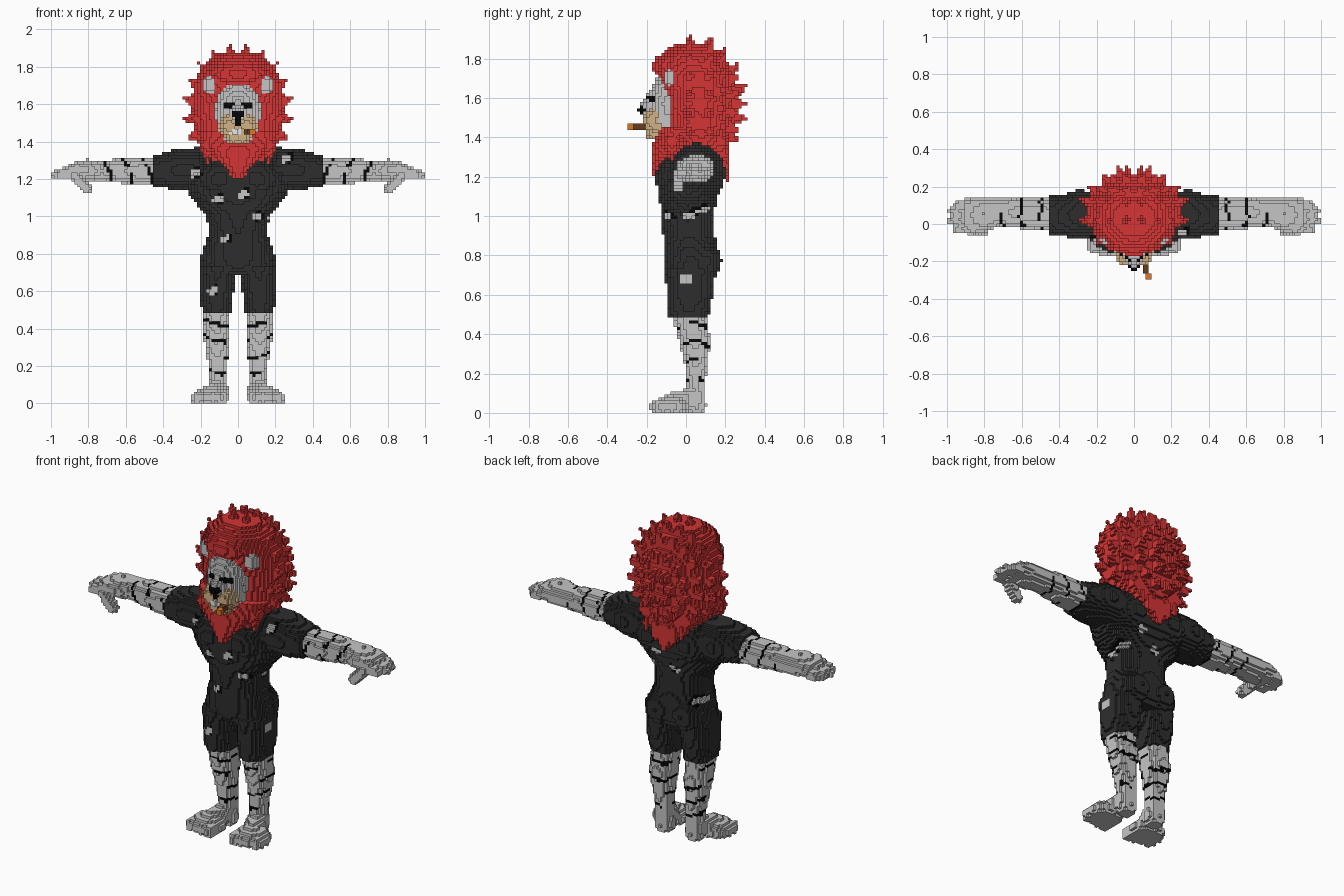
import bpy, math
from mathutils import Vector

if "Cube" in bpy.data.objects:
    bpy.data.objects.remove(bpy.data.objects["Cube"])

SIZE = 1 / 64  # edge of one block
COLOURS = {
    "fur grey": (.56, .56, .56), "suit charcoal": (.027, .027, .027),
    "mane red": (.66, .035, .035), "muzzle tan": (.64, .45, .24),
    "stripe black": (.002, .002, .002), "teeth white": (.85, .85, .85),
    "cigar brown": (.13, .045, .015), "ember orange": (.7, .18, .02),
}
GREY, SUIT, RED, TAN, BLACK, WHITE, BROWN, ORANGE = range(len(COLOURS))
materials = []
for name, rgb in COLOURS.items():
    mat = bpy.data.materials.new(name)
    mat.use_nodes = True
    mat.diffuse_color = (*rgb, 1)
    shader = mat.node_tree.nodes["Principled BSDF"]
    shader.inputs["Base Color"].default_value = (*rgb, 1)
    shader.inputs["Roughness"].default_value = .9
    materials.append(mat)

cells = {}  # block index -> [part name, colour]


def centre(cell):
    return Vector([(n + .5) * SIZE for n in cell])


def carve(part, colour, low, high, inside, pair=False):
    """Fill every block whose centre lies inside; a pair is mirrored in x."""
    spans = [range(math.floor(a / SIZE), math.ceil(b / SIZE) + 1) for a, b in zip(low, high)]
    for i in spans[0]:
        for j in spans[1]:
            for k in spans[2]:
                if k >= 0 and inside(centre((i, j, k))):
                    if pair:
                        cells[i, j, k] = ["left_" + part, colour]
                        cells[-1 - i, j, k] = ["right_" + part, colour]
                    else:
                        cells[i, j, k] = [part, colour]


def blob(part, colour, mid, radii, pair=False):
    mid, radii = Vector(mid), Vector(radii)
    carve(part, colour, mid - radii, mid + radii,
          lambda p: sum(((p[n] - mid[n]) / radii[n]) ** 2 for n in range(3)) <= 1, pair)


def limb(part, colour, start, end, r_start, r_end, pair=False):
    """Round tapered bar."""
    start, end = Vector(start), Vector(end)
    line, r = end - start, max(r_start, r_end)

    def inside(p):
        t = min(1, max(0, (p - start).dot(line) / line.length_squared))
        return (p - start - line * t).length <= r_start + (r_end - r_start) * t
    carve(part, colour, [min(a, b) - r for a, b in zip(start, end)],
          [max(a, b) + r for a, b in zip(start, end)], inside, pair)


def loft(part, colour, axis, rows, pair=False, power=2.2):
    """Rows hold position on the axis, section centre (two) and radii (two)."""
    u, v = [n for n in range(3) if n != axis]

    def inside(p):
        for a, b in zip(rows, rows[1:]):
            if a[0] <= p[axis] <= b[0]:
                f = (p[axis] - a[0]) / (b[0] - a[0])
                cu, cv, ru, rv = [m + (n - m) * f for m, n in zip(a[1:], b[1:])]
                return abs((p[u] - cu) / ru) ** power + abs((p[v] - cv) / rv) ** power <= 1
        return False
    low, high = [0] * 3, [0] * 3
    low[axis], high[axis] = rows[0][0], rows[-1][0]
    for n, c, r in ((u, 1, 3), (v, 2, 4)):
        low[n] = min(row[c] - row[r] for row in rows)
        high[n] = max(row[c] + row[r] for row in rows)
    carve(part, colour, low, high, inside, pair)


def paint(key, colour, rule):
    for cell, info in cells.items():
        if key in info[0] and rule(centre(cell)):
            info[1] = colour


# Lower legs and feet
loft("leg", GREY, 2, [(.08, .1, .05, .046, .05), (.18, .105, .05, .048, .05),
     (.28, .112, .05, .06, .062), (.36, .115, .045, .07, .08), (.5, .117, .015, .07, .085)], True)
limb("foot", GREY, (.1, .05, .04), (.105, .05, .09), .052, .05, True)
limb("foot", GREY, (.105, .03, .08), (.145, -.08, .04), .05, .058, True)
blob("foot", GREY, (.15, -.075, .03), (.1, .09, .06), True)
for n in range(4):
    blob("foot", GREY, (.085 + .045 * n, -.14 + .008 * n, .03), (.028, .045, .04), True)
for height in (.435, .34, .25, .16):
    paint("leg", BLACK, lambda p: abs(p.z - height - .25 * (abs(p.x) - .11)
          - .01 * math.sin(40 * p.y)) < .009 and math.sin(30 * p.y + 50 * height + 12 * p.x) > -.75)

# Suit: legs, seat, trunk, chest and sleeves
loft("short", SUIT, 2, [(.48, .113, .012, .078, .1), (.58, .115, .018, .09, .115),
     (.74, .107, .022, .1, .128)], True)
loft("suit", SUIT, 2, [(.68, 0, .03, .19, .1), (.73, 0, .025, .205, .13),
     (.8, 0, .025, .195, .135), (.9, 0, .015, .162, .132), (1, 0, .01, .165, .13),
     (1.1, 0, .01, .25, .15), (1.18, 0, .025, .29, .165), (1.28, 0, .05, .28, .15),
     (1.36, 0, .07, .2, .1)])
for side in (-1, 1):
    blob("suit", SUIT, (side * .09, .095, .77), (.095, .085, .1))
    blob("suit", SUIT, (side * .1, -.065, 1.2), (.12, .09, .1))
    blob("suit", SUIT, (side * .12, .1, 1.22), (.13, .1, .12))
loft("sleeve", SUIT, 0, [(.2, .05, 1.25, .12, .12), (.3, .055, 1.25, .13, .112),
     (.37, .045, 1.248, .115, .1), (.45, .042, 1.245, .106, .08)], True)

# Holes worn in the suit: facing direction, then place on that side
for facing, across, height in ((-1, -.23, 1.23), (-1, .26, 1.31), (-1, -.11, 1.09),
                               (-1, .03, 1.12), (-1, .1, 1), (-1, -.07, .88), (-1, -.14, .6),
                               (1, .08, 1.13), (1, .15, 1.03), (1, -.03, 1.04), (1, -.15, .86)):
    def hole(p, grow=0):
        return (p.y - .02) * facing > 0 and abs(p.x - across) + .3 * abs(p.z - height) < .028 + grow \
            and abs(p.z - height - .3 * (p.x - across)) < .017 + grow
    for key in ("suit", "short", "sleeve"):
        paint(key, BLACK, lambda p: hole(p, .01) and p.x > across)
        paint(key, GREY, hole)
for across, height in ((.02, 1), (0, .68)):
    for key in ("suit", "short"):
        paint(key, GREY, lambda p: p.x > .13 and abs(p.y - across) < .03 and abs(p.z - height) < .02)

# Forearms and hands
loft("arm", GREY, 0, [(.45, .05, 1.24, .088, .068), (.55, .055, 1.24, .084, .072),
     (.65, .06, 1.245, .08, .062), (.73, .064, 1.245, .072, .055)], True)
for place in (.48, .585, .69):
    paint("arm", BLACK, lambda p: abs(abs(p.x) - place - .35 * (p.z - 1.24)
          - .006 * math.sin(60 * p.y)) < .009 and math.sin(25 * p.y + 35 * p.z + 20 * place) > -.8)
loft("hand", GREY, 0, [(.73, .062, 1.245, .075, .052), (.8, .05, 1.248, .09, .058),
     (.9, .042, 1.24, .09, .042)], True)
for y, reach in ((-.025, .95), (.022, .975), (.066, .97), (.107, .94)):
    limb("hand", GREY, (.86, y, 1.25), (reach, y, 1.22), .03, .024, True)
limb("hand", GREY, (.87, -.03, 1.215), (.81, -.04, 1.15), .032, .028, True)

# Mane: hair mass, beard, fringe, then rings of spikes
loft("mane", RED, 2, [(1.18, 0, .19, .02, .025), (1.26, 0, .15, .09, .07),
     (1.34, 0, .08, .185, .13), (1.45, 0, .07, .235, .165), (1.6, 0, .07, .25, .175),
     (1.72, 0, .05, .235, .19), (1.82, 0, .03, .18, .16), (1.88, 0, .03, .09, .08)])
loft("mane", RED, 2, [(1.2, 0, -.145, .015, .02), (1.28, 0, -.11, .09, .06),
     (1.36, 0, -.08, .16, .09), (1.46, 0, -.02, .23, .11)])
blob("mane", RED, (0, -.06, 1.76), (.16, .11, .08))
for across, low in ((.06, 1.23), (.12, 1.26), (.165, 1.29)):
    for side in (-1, 1):
        limb("mane", RED, (side * across, -.07, 1.38), (side * across, -.12 + .3 * across, low), .045, .004)
middle, reach = Vector((0, .06, 1.565)), Vector((.31, .25, .365))
for ring, (tilt, count) in enumerate(((-12, 20), (14, 20), (34, 17), (54, 12), (74, 6))):
    tilt = math.radians(tilt)
    for n in range(count):
        turn = math.tau * (n + .5) / count
        if tilt < .5 and math.cos(turn) < -.6:
            continue
        aim = Vector((math.sin(turn) * math.cos(tilt), math.sin(tilt), math.cos(turn) * math.cos(tilt)))
        tip = Vector([a * r for a, r in zip(aim, reach)])
        limb("mane", RED, middle + tip * .68, middle + tip + Vector((0, .01, .01)), .05, .003)
for across, low in ((0, 1.17), (.06, 1.22), (.12, 1.27)):
    for side in (-1, 1):
        limb("mane", RED, (side * across, .16, 1.38), (side * across, .215, low), .05, .006)

# Face, ears, muzzle and nose
loft("face", GREY, 2, [(1.4, 0, -.12, .07, .05), (1.46, 0, -.1, .11, .075),
     (1.58, 0, -.08, .125, .1), (1.66, 0, -.08, .108, .09), (1.7, 0, -.08, .06, .075)])
limb("face", GREY, (0, -.13, 1.64), (0, -.195, 1.545), .045, .042)
blob("ear", GREY, (.15, -.075, 1.705), (.043, .035, .052), True)
blob("muzzle", TAN, (.045, -.15, 1.485), (.058, .07, .065), True)
blob("muzzle", TAN, (.02, -.15, 1.425), (.05, .06, .042), True)
blob("nose", BLACK, (0, -.225, 1.54), (.033, .024, .022))
blob("nose", BLACK, (0, -.205, 1.51), (.014, .024, .035))
blob("teeth", WHITE, (-.015, -.19, 1.452), (.034, .03, .014))
paint("face", BLACK, lambda p: p.y < -.1 and .022 < abs(p.x) < .085 and abs(p.z - 1.606) < .008)
paint("face", BLACK, lambda p: p.y < -.1 and abs(abs(p.x) - .053) < .018 and abs(p.z - 1.585) < .01)

# Cigar with a glowing end
limb("cigar", BROWN, (.045, -.18, 1.453), (.075, -.285, 1.453), .018, .018)
paint("cigar", ORANGE, lambda p: p.y < -.268)

# Turn the blocks of each part into a mesh of exposed faces
STEPS = [(axis, way) for axis in range(3) for way in (0, 1)]
parts = {}
for cell, (part, colour) in cells.items():
    verts, faces, colours = parts.setdefault(part, ({}, [], []))
    for axis, way in STEPS:
        beside = list(cell)
        beside[axis] += 2 * way - 1
        if tuple(beside) in cells:
            continue
        quad = []
        for du, dv in ((0, 0), (1, 0), (1, 1), (0, 1)):
            corner = list(cell)
            corner[axis] += way
            corner[(axis + 1) % 3] += du
            corner[(axis + 2) % 3] += dv
            quad.append(verts.setdefault(tuple(corner), len(verts)))
        faces.append(quad if way else quad[::-1])
        colours.append(colour)

for part, (verts, faces, colours) in parts.items():
    if not faces:
        continue
    mesh = bpy.data.meshes.new(part)
    mesh.from_pydata([Vector(v) * SIZE for v in verts], [], faces)
    used = sorted(set(colours))
    for colour in used:
        mesh.materials.append(materials[colour])
    for face, colour in zip(mesh.polygons, colours):
        face.material_index = used.index(colour)
    bpy.context.collection.objects.link(bpy.data.objects.new(part, mesh))
